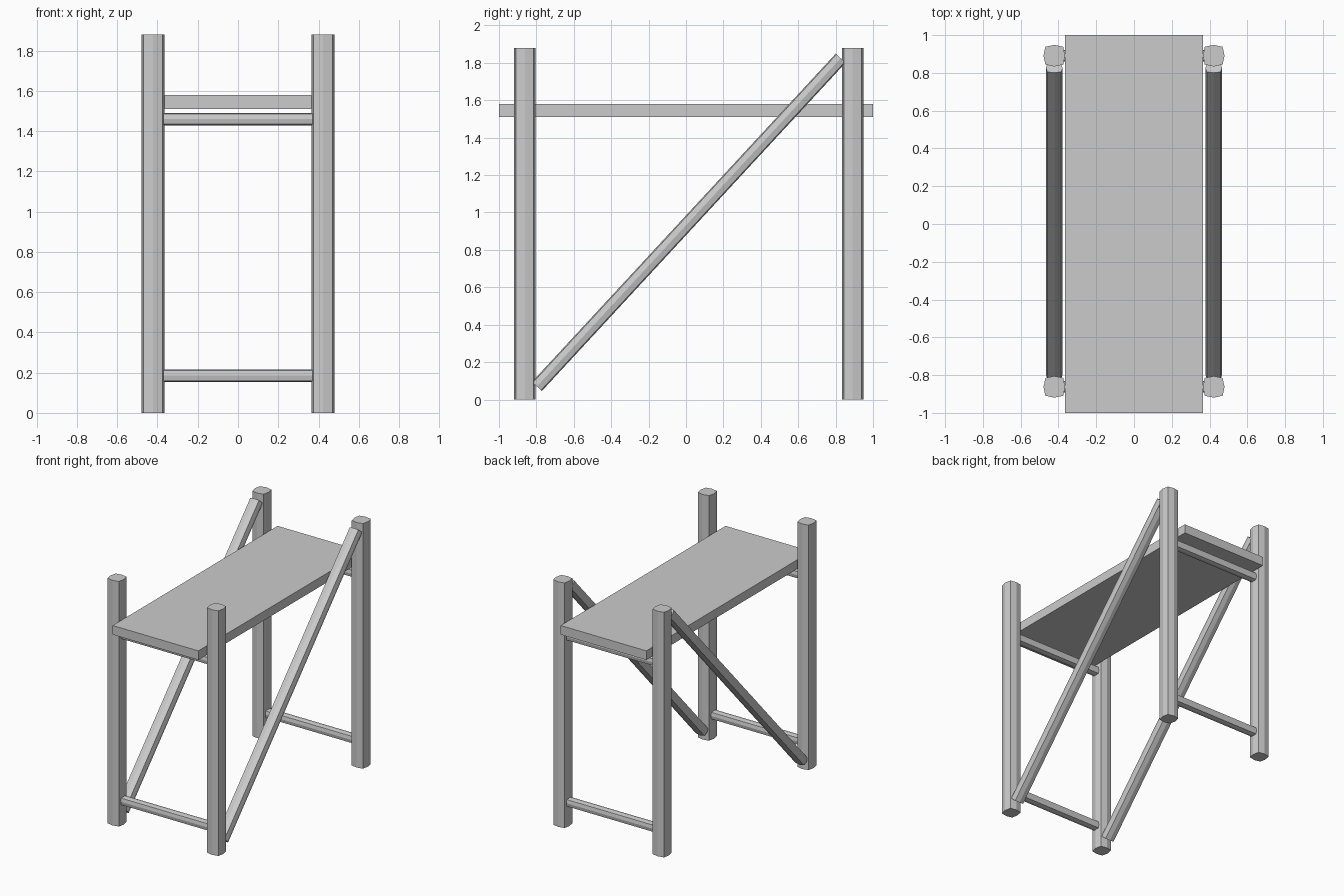
import bpy, bmesh, math
from mathutils import Vector

if "Cube" in bpy.data.objects:
    bpy.data.objects.remove(bpy.data.objects["Cube"])

# Eight-sided, slightly squared timber section (axis points and corner points)
A, D = 1.0, 0.83
SECTION = [(A, 0), (D, D), (0, A), (-D, D), (-A, 0), (-D, -D), (0, -A), (D, -D)]


def pole(name, start, end, half_u, half_v, u_axis):
    """Prism between two points; half_u is measured along u_axis."""
    start, end = Vector(start), Vector(end)
    u = Vector(u_axis)
    w = (end - start).normalized()
    v = w.cross(u).normalized()
    bm = bmesh.new()
    rings = [[bm.verts.new(p + u * (a * half_u) + v * (b * half_v)) for a, b in SECTION]
             for p in (start, end)]
    n = len(SECTION)
    for i in range(n):
        j = (i + 1) % n
        bm.faces.new((rings[0][i], rings[0][j], rings[1][j], rings[1][i]))
    bm.faces.new(rings[0][::-1])
    bm.faces.new(rings[1])
    bmesh.ops.recalc_face_normals(bm, faces=bm.faces)
    mesh = bpy.data.meshes.new(name)
    bm.to_mesh(mesh)
    bm.free()
    obj = bpy.data.objects.new(name, mesh)
    bpy.context.collection.objects.link(obj)
    return obj


X = 0.422
ENDS = {"front": -0.862, "back": 0.891}

# Upright posts and diagonal braces on both sides
for side, sx in (("left", -1), ("right", 1)):
    for end, y in ENDS.items():
        pole(f"{end}_{side}_post", (sx * X, y, 0), (sx * X, y, 1.88), 0.057, 0.057, (1, 0, 0))
    pole(f"{side}_brace", (sx * X, -0.797, 0.07), (sx * X, 0.827, 1.825), 0.044, 0.036, (1, 0, 0))

# Cross rungs joining each pair of posts
for end, y in ENDS.items():
    for level, z in (("lower", 0.185), ("upper", 1.46)):
        pole(f"{end}_{level}_rung", (-0.37, y, z), (0.37, y, z), 0.031, 0.031, (0, 1, 0))

# Platform plank
bpy.ops.mesh.primitive_cube_add(size=1, location=(0, 0, 1.545))
plank = bpy.context.object
plank.name = "platform"
plank.scale = (0.728, 2.0, 0.07)
bpy.ops.object.transform_apply(location=False, rotation=False, scale=True)
